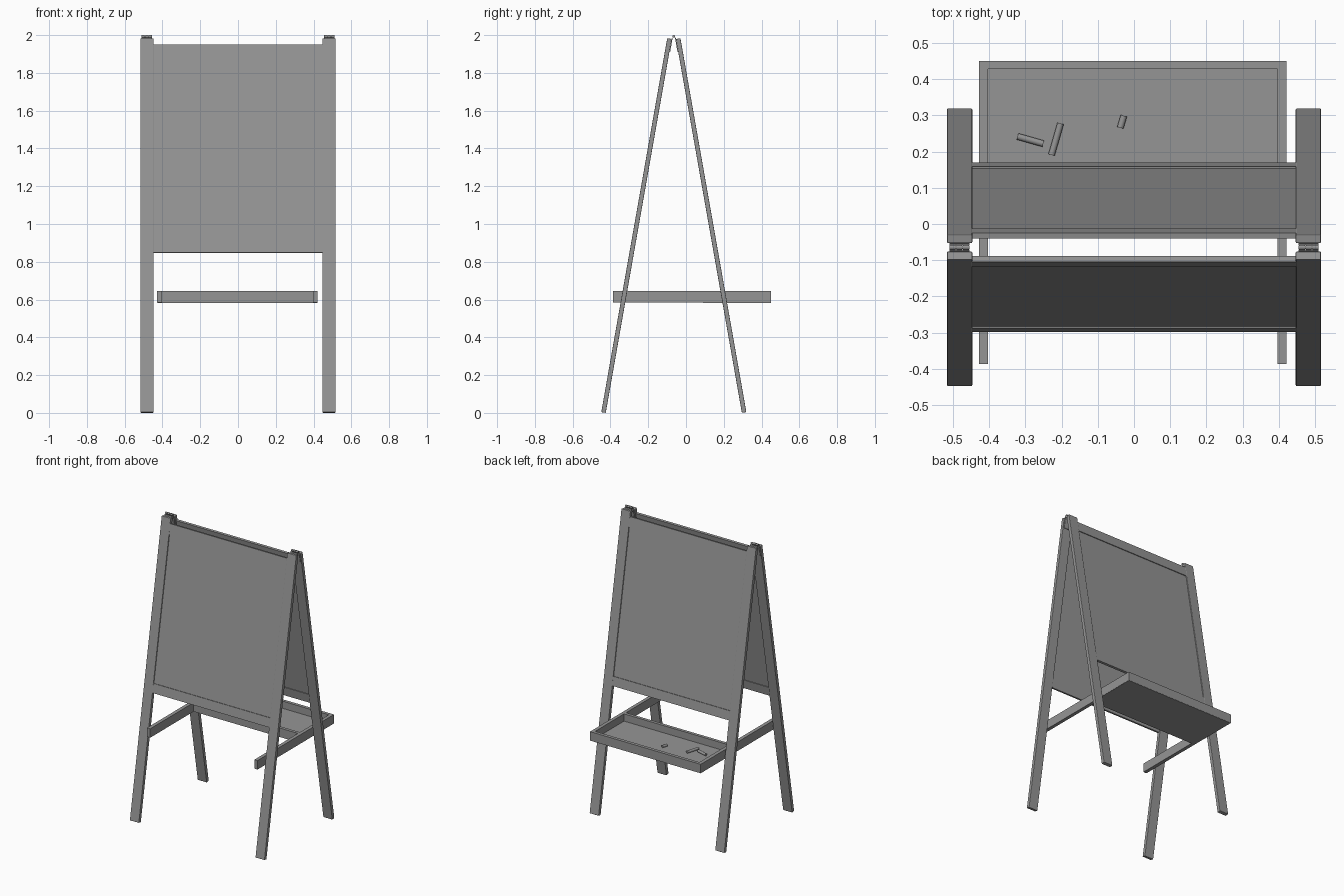
import bpy, bmesh, math
from mathutils import Matrix, Vector

if "Cube" in bpy.data.objects:
    bpy.data.objects.remove(bpy.data.objects["Cube"])

LEAN = math.radians(10)
MID_Y = -0.0645                       # plane where the two frames meet

# Leaning front frame: local x, t (depth inward from outer face), s (along the leg)
FRONT = Matrix.Translation((0, -0.4485, 0.0042)) @ Matrix.Rotation(-LEAN, 4, 'X')
# Back frame: the front one turned half a circle about the meeting line
BACK = (Matrix.Translation((0, MID_Y, 0)) @ Matrix.Rotation(math.pi, 4, 'Z')
        @ Matrix.Translation((0, -MID_Y, 0)) @ FRONT)

GREY = bpy.data.materials.new("dark_grey")
GREY.diffuse_color = (0.3, 0.3, 0.3, 1)
GREY.use_nodes = True
GREY.node_tree.nodes["Principled BSDF"].inputs["Base Color"].default_value = GREY.diffuse_color


def finish(name, bm, matrix):
    mesh = bpy.data.meshes.new(name)
    bm.to_mesh(mesh)
    bm.free()
    mesh.materials.append(GREY)
    ob = bpy.data.objects.new(name, mesh)
    ob.matrix_world = matrix
    bpy.context.collection.objects.link(ob)
    return ob


def box(name, x, y, z, matrix=Matrix(), bevel=0.0):
    lo, hi = Vector((x[0], y[0], z[0])), Vector((x[1], y[1], z[1]))
    bm = bmesh.new()
    bmesh.ops.create_cube(bm, size=1)
    bmesh.ops.scale(bm, vec=hi - lo, verts=bm.verts)
    bmesh.ops.translate(bm, vec=(lo + hi) / 2, verts=bm.verts)
    ob = finish(name, bm, matrix)
    if bevel:
        mod = ob.modifiers.new("soft_edges", 'BEVEL')
        mod.width = bevel
        mod.segments = 2
    return ob


def rod(name, a, b, radius, sides=16):
    a, b = Vector(a), Vector(b)
    bm = bmesh.new()
    bmesh.ops.create_cone(bm, cap_ends=True, segments=sides, radius1=radius,
                          radius2=radius, depth=(b - a).length)
    for f in bm.faces:
        f.smooth = len(f.verts) == 4
    rot = (b - a).to_track_quat('Z', 'Y').to_matrix().to_4x4()
    return finish(name, bm, Matrix.Translation((a + b) / 2) @ rot)


# Two identical leaning frames: legs, rails, board and hinge leaves
for side, m in (("front", FRONT), ("back", BACK)):
    for sx in (-1, 1):
        box(side + "_leg", sorted((sx * 0.447, sx * 0.517)), (0, 0.024), (0, 2.01), m, 0.003)
        box(side + "_hinge_leaf", sorted((sx * 0.455, sx * 0.51)), (0.024, 0.028),
            (1.94, 2.018), m)
    box(side + "_top_rail", (-0.448, 0.448), (0.001, 0.017), (1.904, 1.975), m)
    box(side + "_bottom_rail", (-0.448, 0.448), (0.001, 0.017), (0.858, 0.921), m)
    box(side + "_board", (-0.448, 0.448), (0.006, 0.013), (0.915, 1.91), m)

# Hinge pins and knuckles at the apex
for sx in (-1, 1):
    rod("hinge_pin", (sx * 0.455, MID_Y, 1.993), (sx * 0.51, MID_Y, 1.993), 0.0045)
    for i in range(3):
        x = 0.456 + i * 0.019
        rod("hinge_knuckle", (sx * x, MID_Y, 1.993), (sx * (x + 0.016), MID_Y, 1.993), 0.007)

# Tray: two long arms, inner and outer lips, floor
Z = (0.584, 0.646)
box("tray_arm_left", (-0.428, -0.403), (-0.387, 0.449), Z)
box("tray_arm_right", (0.397, 0.421), (-0.387, 0.449), Z)
box("tray_outer_lip", (-0.428, 0.421), (0.428, 0.4505), Z)
box("tray_inner_lip", (-0.404, 0.398), (0.09, 0.112), Z)
box("tray_floor", (-0.427, 0.42), (0.091, 0.449), (0.583, 0.596))

# Chalk sticks lying in the tray
for a, b in (((-0.322, 0.242), (-0.251, 0.222)),
             ((-0.228, 0.191), (-0.203, 0.278)),
             ((-0.038, 0.266), (-0.028, 0.299))):
    rod("chalk", (*a, 0.605), (*b, 0.605), 0.009)
